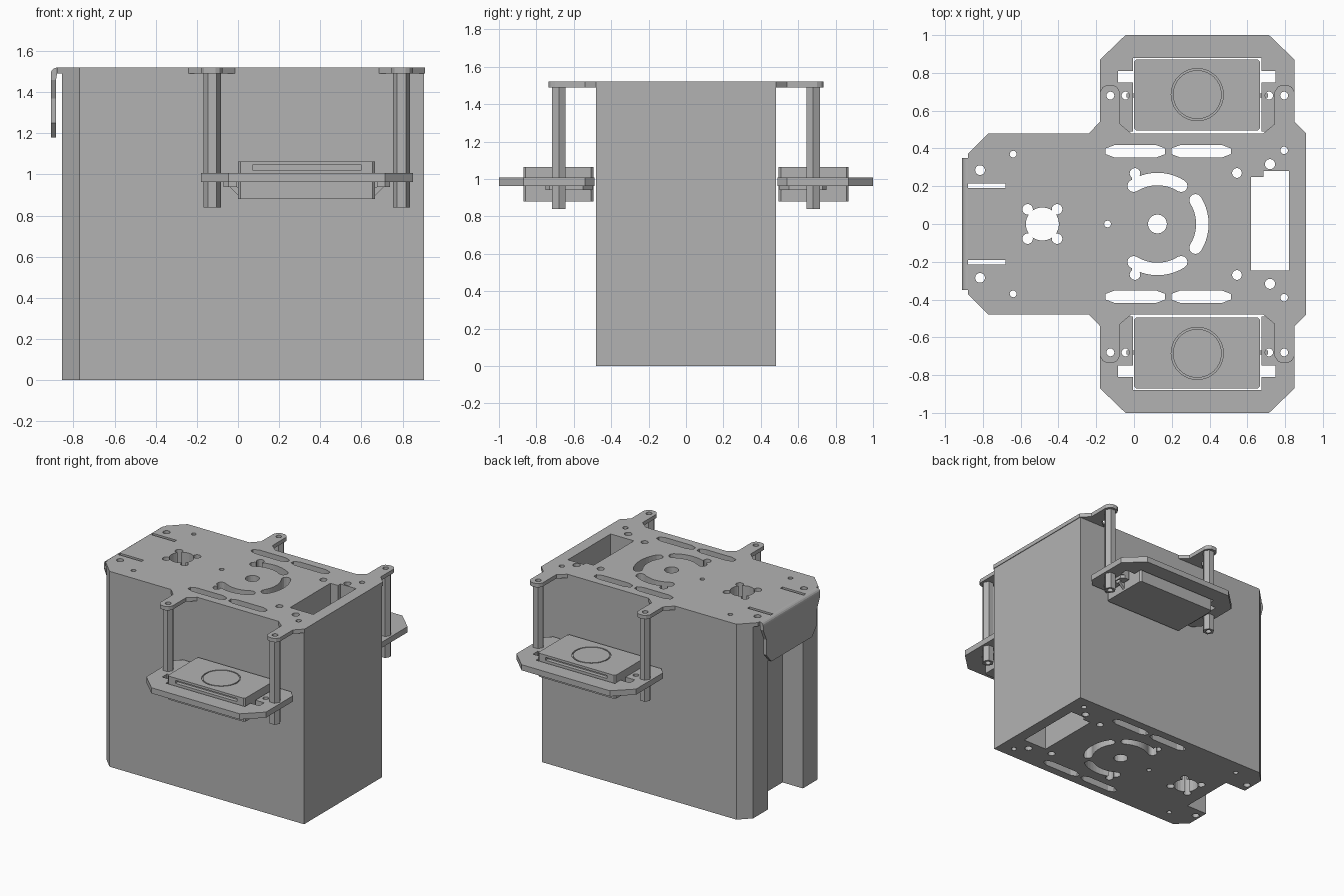
import bpy, bmesh, math
from math import cos, sin, pi, radians
from mathutils import Vector

default = bpy.data.objects.get("Cube")
if default:
    bpy.data.objects.remove(default, do_unlink=True)

grey = bpy.data.materials.new("plain grey")
grey.use_nodes = True
GREY = (0.45, 0.45, 0.45, 1)
grey.diffuse_color = GREY
grey.node_tree.nodes["Principled BSDF"].inputs["Base Color"].default_value = GREY


def prism(name, pts, lo, hi, axis="z"):
    """Extrude a polygon along an axis (z: xy points, y: xz points, x: yz points)."""
    place = {"z": lambda a, b, h: (a, b, h),
             "y": lambda a, b, h: (a, h, b),
             "x": lambda a, b, h: (h, a, b)}[axis]
    bm = bmesh.new()
    face = bm.faces.new([bm.verts.new(place(a, b, lo)) for a, b in pts])
    out = bmesh.ops.extrude_face_region(bm, geom=[face])
    move = Vector(place(0, 0, hi - lo))
    bmesh.ops.translate(bm, vec=move, verts=[g for g in out["geom"] if isinstance(g, bmesh.types.BMVert)])
    bmesh.ops.recalc_face_normals(bm, faces=bm.faces)
    mesh = bpy.data.meshes.new(name)
    bm.to_mesh(mesh)
    bm.free()
    mesh.materials.append(grey)
    ob = bpy.data.objects.new(name, mesh)
    bpy.context.scene.collection.objects.link(ob)
    return ob


def circle(x, y, r, n=24, turn=0):
    return [(x + r * cos(turn + 2 * pi * i / n), y + r * sin(turn + 2 * pi * i / n)) for i in range(n)]


def rect(x0, x1, y0, y1):
    return [(x0, y0), (x1, y0), (x1, y1), (x0, y1)]


def bevelled(x0, x1, y0, y1, c):
    return [(x0 + c, y0), (x1 - c, y0), (x1, y0 + c), (x1, y1 - c),
            (x1 - c, y1), (x0 + c, y1), (x0, y1 - c), (x0, y0 + c)]


def arc_slot(cx, cy, r, half, mid, spread, n=10):
    """Curved slot with rounded ends."""
    def at(rad, a):
        return (cx + rad * cos(a), cy + rad * sin(a))
    a0, a1 = mid - spread, mid + spread
    pts = [at(r + half, a0 + (a1 - a0) * i / n) for i in range(n + 1)]
    for end, start in ((a1, a1), (a0, a0 + pi)):
        ex, ey = at(r, end)
        pts += [(ex + half * cos(start + pi * i / 6), ey + half * sin(start + pi * i / 6)) for i in range(1, 6)]
        if end == a1:
            pts += [at(r - half, a1 - (a1 - a0) * i / n) for i in range(n + 1)]
    return pts


def cut(targets, cutters):
    """Subtract the cutters from each target, bake the result, drop the cutters."""
    for ob in targets:
        for c in cutters:
            c.hide_render = True
            mod = ob.modifiers.new("cut", "BOOLEAN")
            mod.operation = "DIFFERENCE"
            mod.solver = "EXACT"
            mod.object = c
    bpy.context.view_layer.update()
    deps = bpy.context.evaluated_depsgraph_get()
    baked = [bpy.data.meshes.new_from_object(ob.evaluated_get(deps)) for ob in targets]
    for ob, mesh in zip(targets, baked):
        ob.modifiers.clear()
        ob.data = mesh
    for c in cutters:
        bpy.data.objects.remove(c, do_unlink=True)


def hole(pts, lo=-0.1, hi=1.7):
    return prism("cutter", pts, lo, hi)


def both(pts):
    """A half outline followed by its reflection in y."""
    return pts + [(x, -y) for x, y in reversed(pts)]


TOP, UNDER = 1.52, 1.49
MID = 0.335          # x centre of the side units
SIDE = 0.48          # half depth of the main block

# Main block with the open channel in its right end
block = prism("main_block", both([(-0.68, 0.215), (-0.855, 0.215), (-0.855, 0.395),
                                  (-0.77, SIDE), (0.905, SIDE)]), 0, UNDER)

# Top plate with four mounting ears
ear = [(-0.24, SIDE), (-0.18, 0.54), (-0.18, 0.70), (-0.165, 0.725), (-0.145, 0.735),
       (-0.11, 0.735), (-0.09, 0.725), (-0.075, 0.70), (-0.075, 0.53), (-0.015, SIDE)]
far_ear = [(2 * MID - x, y) for x, y in reversed(ear)]
plate = prism("top_plate", both([(-0.88, 0.35), (-0.88, 0.37), (-0.77, SIDE)] + ear + far_ear),
              UNDER, TOP)

# Through holes in the block and plate
drills = [hole(circle(0.124, 0, 0.05)), hole(circle(-0.14, 0, 0.018, 16)),
          hole(arc_slot(0.124, 0, 0.238, 0.033, 0, radians(32))),
          hole([(0.62, -0.245), (0.82, -0.245), (0.82, 0.28), (0.685, 0.28), (0.685, 0.25), (0.62, 0.25)]),
          hole(circle(-0.485, 0, 0.088))]
for s in (1, -1):
    drills += [hole(arc_slot(0.124, 0, 0.238, 0.033, s * pi / 2, radians(32))),
               hole(circle(0.005, s * 0.268, 0.028, 16)),
               hole(rect(-0.01, 0.02, s * 0.235 - 0.02, s * 0.235 + 0.02))]
    for x0 in (-0.15, 0.198):
        y = s * 0.385
        drills.append(hole([(x0, y - 0.015), (x0 + 0.045, y - 0.032), (x0 + 0.27, y - 0.032),
                            (x0 + 0.315, y - 0.015), (x0 + 0.315, y + 0.015), (x0 + 0.27, y + 0.032),
                            (x0 + 0.045, y + 0.032), (x0, y + 0.015)]))
    for x, y, r in ((0.545, 0.27, 0.026), (0.72, 0.317, 0.027), (0.795, 0.39, 0.02),
                    (-0.815, 0.285, 0.026), (-0.64, 0.37, 0.018),
                    (-0.563, 0.078, 0.028), (-0.407, 0.078, 0.028)):
        drills.append(hole(circle(x, s * y, r, 16)))
    # relief slots beside the bent tab
    drills.append(hole(rect(-0.89, -0.68, s * 0.2025 - 0.0125, s * 0.2025 + 0.0125), 1.4))
    for x in (-0.125, 0.795):
        drills.append(hole(circle(x, s * 0.68, 0.021, 16)))
cut([block, plate], drills)

# Bent tab hanging from the right end
bend = [(-0.88 - 0.03 * sin(a), UNDER + 0.03 * cos(a)) for a in (0, pi / 8, pi / 4, 3 * pi / 8, pi / 2)]
prism("tab_bend", bend + [(-0.91, 1.46), (-0.885, 1.46), (-0.88, UNDER)], -0.35, 0.35, "y")
tab = [(0.35, 1.46), (0.31, 1.37), (0.31, 1.25), (0.25, 1.18)]
prism("end_tab", tab + [(-y, z) for y, z in reversed(tab)], -0.91, -0.885, "x")

# Side units: hex spacers, bracket plate and flat motor housing
for s, side in ((-1, "front"), (1, "rear")):
    def flip(pts):
        return [(x, s * y) for x, y in pts]

    spacers = [prism(f"{side}_{n}_spacer", circle(x, s * 0.68, 0.042, 6), 0.84, UNDER)
               for n, x in (("right", -0.125), ("left", 0.795))]
    cut(spacers, [hole(circle(x, s * 0.68, 0.021, 16)) for x in (-0.125, 0.795)])

    half = [(-0.13, 0.49), (-0.18, 0.54), (-0.18, 0.87), (-0.045, 1.0)]
    outline = half + [(2 * MID - x, y) for x, y in reversed(half)]
    bracket = prism(f"{side}_bracket", flip(outline), 0.963, 1.007)
    tabs = []
    for n, k in (("right", -1), ("left", 1)):
        tab_pts = [(MID + k * 0.33, 0.50), (MID + k * 0.35, 0.50), (MID + k * 0.405, 0.55),
                   (MID + k * 0.405, 0.73), (MID + k * 0.38, 0.75), (MID + k * 0.33, 0.75)]
        tabs.append(prism(f"{side}_{n}_motor_tab", flip(tab_pts), 0.94, 0.963))
        prism(f"{side}_{n}_motor_rib", [(MID + k * 0.33, 0.94), (MID + k * 0.375, 0.94), (MID + k * 0.33, 0.895)],
              s * 0.68 - 0.01, s * 0.68 + 0.01, "y")
    openings = [hole(flip(rect(-0.005, 0.675, 0.45, 0.88))),
                hole(flip(rect(-0.085, 0.01, 0.75, 0.81))),
                hole(flip(rect(0.66, 0.75, 0.75, 0.81)))]
    openings += [hole(circle(x, s * 0.68, 0.021, 16)) for x in (-0.125, -0.045, 0.715, 0.795)]
    cut([bracket] + tabs, openings)

    motor = prism(f"{side}_motor", flip(bevelled(0, 0.667, 0.495, 0.87, 0.012)), 0.88, 1.063)
    ring = prism("cutter", circle(MID, s * 0.685, 0.138, 40), 1.053, 1.1)
    slot = prism("cutter", rect(0.07, 0.6, 1.022, 1.045), s * 0.84, s * 0.9, "y")
    cut([motor], [ring, slot])
    prism(f"{side}_motor_cap", circle(MID, s * 0.685, 0.129, 40), 1.05, 1.063)
